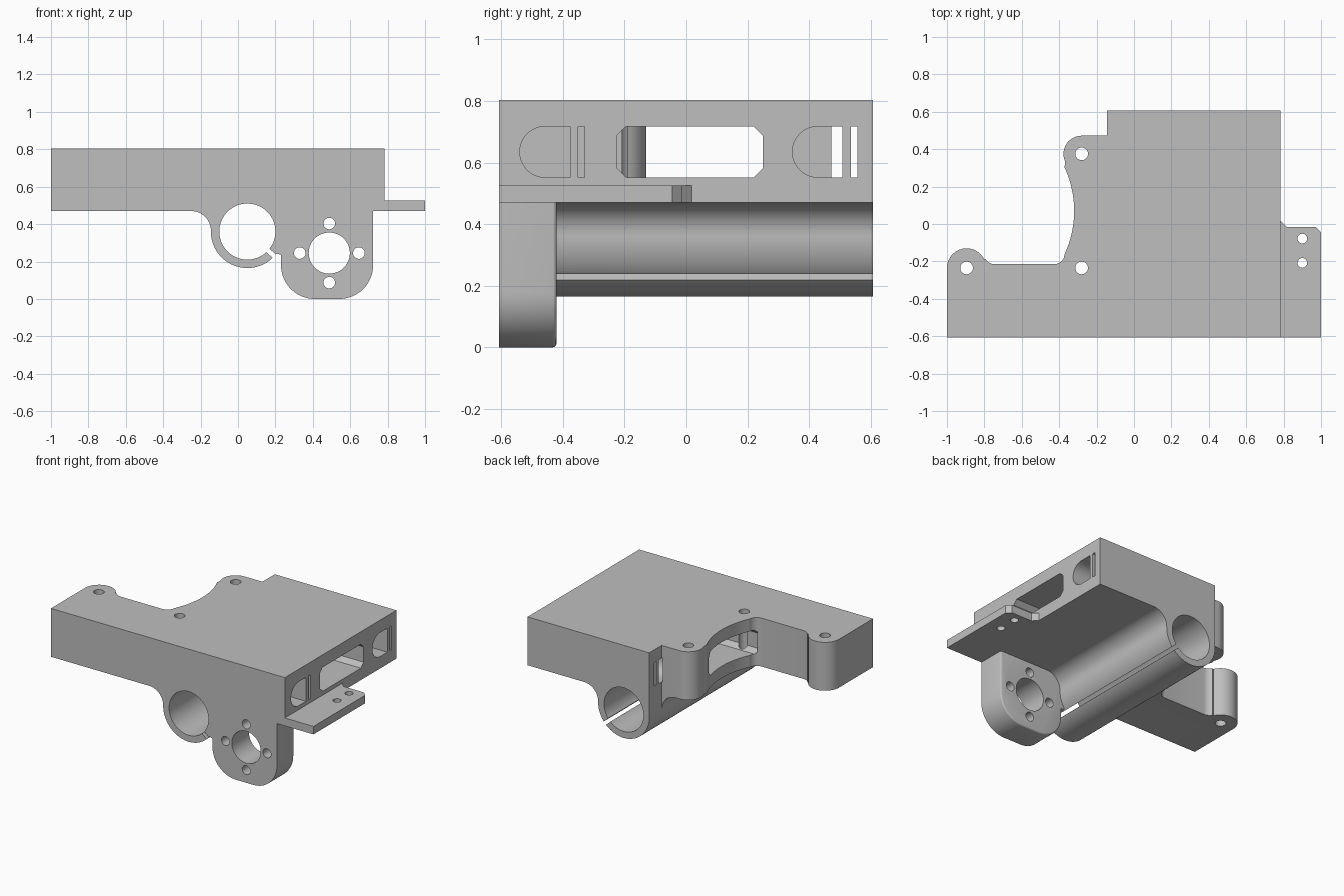
import bpy, bmesh
from math import sin, cos, radians, pi

old = bpy.data.objects.get("Cube")
if old:
    bpy.data.objects.remove(old, do_unlink=True)

FRONT, BACK = -0.607, 0.607      # full depth
LOW, TOP = 0.47, 0.803           # deck underside and top

grey = bpy.data.materials.new("plain grey")
grey.use_nodes = True
grey.diffuse_color = (0.52, 0.52, 0.52, 1)
grey.node_tree.nodes["Principled BSDF"].inputs["Base Color"].default_value = (0.52, 0.52, 0.52, 1)


def arc(cx, cy, r, start, end, n=16):
    angles = [radians(start + (end - start) * i / n) for i in range(n + 1)]
    return [(cx + r * cos(a), cy + r * sin(a)) for a in angles]


def circle(cx, cy, r, n=40):
    return arc(cx, cy, r, 0, 360, n)[:-1]


def extrude(name, outline, axis, a, b, round_end=0):
    """Extrude a flat outline along an axis from a to b."""
    place = {"X": lambda u, v, w: (w, u, v),
             "Y": lambda u, v, w: (u, w, v),
             "Z": lambda u, v, w: (u, v, w)}[axis]
    bm = bmesh.new()
    near = [bm.verts.new(place(u, v, a)) for u, v in outline]
    far = [bm.verts.new(place(u, v, b)) for u, v in outline]
    bm.faces.new(near)
    cap = bm.faces.new(far)
    for i in range(len(near)):
        j = (i + 1) % len(near)
        bm.faces.new((near[i], near[j], far[j], far[i]))
    bmesh.ops.recalc_face_normals(bm, faces=bm.faces)
    if round_end:
        bmesh.ops.bevel(bm, geom=list(cap.edges), offset=round_end, segments=3,
                        profile=0.5, affect="EDGES", clamp_overlap=True)
    mesh = bpy.data.meshes.new(name)
    bm.to_mesh(mesh)
    bm.free()
    mesh.materials.append(grey)
    obj = bpy.data.objects.new(name, mesh)
    bpy.context.collection.objects.link(obj)
    return obj


def combine(body, other, operation):
    """Apply a boolean and discard the helper."""
    other.hide_render = True
    mod = body.modifiers.new(operation.lower(), "BOOLEAN")
    mod.operation, mod.solver, mod.object = operation, "EXACT", other
    bpy.context.view_layer.objects.active = body
    bpy.ops.object.modifier_apply(modifier=mod.name)
    bpy.data.objects.remove(other, do_unlink=True)


# Deck: flat block with screw bosses and a scooped left side
deck = [(-1, FRONT), (0.782, FRONT), (0.782, BACK), (-0.145, BACK), (-0.145, 0.472)]
deck += arc(-0.28, 0.375, 0.097, 90, 205)
deck += arc(-0.87, 0.07, 0.55, 25, -25, 24)
deck += arc(-0.4265, -0.16, 0.055, 0, -90, 8)
deck += arc(-0.745, -0.16, 0.055, -90, -150, 6)
deck += arc(-0.895, -0.235, 0.105, 25, 180)
body = extrude("bracket_body", deck, "Z", LOW, TOP)

# Rod tube with filleted neck under the deck
neck = [(-0.25, 0.5)] + arc(-0.25, 0.365, 0.105, 90, 0, 12)
neck += arc(0.05, 0.36, 0.195, 180, 360, 40)
neck += arc(0.35, 0.365, 0.105, 180, 90, 12) + [(0.35, 0.5)]
tube = extrude("rod_tube", neck, "Y", FRONT, BACK)
combine(tube, extrude("neck_trim", [(-0.5, 0.472), (-0.145, 0.472), (-0.145, 1), (-0.5, 1)],
                      "Z", 0, 1), "DIFFERENCE")

# Motor plate hanging at the front
plate = [(0.2, 0.5), (0.2, 0.245), (0.23, 0.235)]
plate += arc(0.41, 0.18, 0.18, 180, 270) + arc(0.542, 0.18, 0.18, 270, 360) + [(0.722, 0.5)]
motor_plate = extrude("motor_plate", plate, "Y", FRONT, -0.42, round_end=0.014)

# Thin side tab
tab = [(0.76, FRONT), (1, FRONT), (1, -0.045), (0.97, -0.015),
       (0.815, -0.015), (0.782, 0.018), (0.76, 0.018)]
side_tab = extrude("side_tab", tab, "Z", LOW, 0.525)

for part in (tube, motor_plate, side_tab):
    combine(body, part, "UNION")

cutters = []

# Rod bore and clamp slit
cutters.append(extrude("bore", circle(0.05, 0.36, 0.15, 64), "Y", -1, 1))
c, s, half = cos(radians(-42.5)), sin(radians(-42.5)), 0.0125
slit = [(0.05 + r * c - w * s, 0.36 + r * s + w * c)
        for r, w in ((0.13, -half), (0.215, -half), (0.215, half), (0.13, half))]
cutters.append(extrude("slit", slit, "Y", -1, 1))

# Motor shaft opening and its four bolt holes
cutters.append(extrude("shaft_hole", circle(0.488, 0.245, 0.11, 48), "Y", -1, -0.3))
for i in range(4):
    x, z = 0.488 + 0.158 * cos(i * pi / 2), 0.245 + 0.158 * sin(i * pi / 2)
    cutters.append(extrude("bolt_hole", circle(x, z, 0.031, 24), "Y", -1, -0.3))

# Vertical screw holes in deck and tab
for x, y, r in ((-0.28, 0.375, 0.034), (-0.28, -0.235, 0.034), (-0.895, -0.235, 0.034),
                (0.9, -0.078, 0.026), (0.9, -0.208, 0.026)):
    cutters.append(extrude("screw_hole", circle(x, y, r, 24), "Z", 0.3, 1))

# Chamfered window running through to the scoop
y0, y1, z0, z1, k = -0.225, 0.25, 0.552, 0.717, 0.03
window = [(y0 + k, z0), (y1 - k, z0), (y1, z0 + k), (y1, z1 - k),
          (y1 - k, z1), (y0 + k, z1), (y0, z1 - k), (y0, z0 + k)]
cutters.append(extrude("window", window, "X", -0.4, 0.9))

# Rounded bearing pockets with thin strap slots beside them
for y in (-0.457, 0.428):
    pocket = arc(y, 0.6345, 0.0825, 90, 270, 24) + [(y + 0.08, z0), (y + 0.08, z1)]
    cutters.append(extrude("pocket", pocket, "X", -0.15, 0.9))
    strap = [(y + 0.107, z0), (y + 0.128, z0), (y + 0.128, z1), (y + 0.107, z1)]
    cutters.append(extrude("strap_slot", strap, "X", -0.15, 0.9))

for cutter in cutters:
    combine(body, cutter, "DIFFERENCE")

# Smooth curved walls, keep edges crisp
bpy.ops.object.select_all(action="DESELECT")
body.select_set(True)
bpy.context.view_layer.objects.active = body
bpy.ops.object.shade_smooth_by_angle(angle=radians(25))
